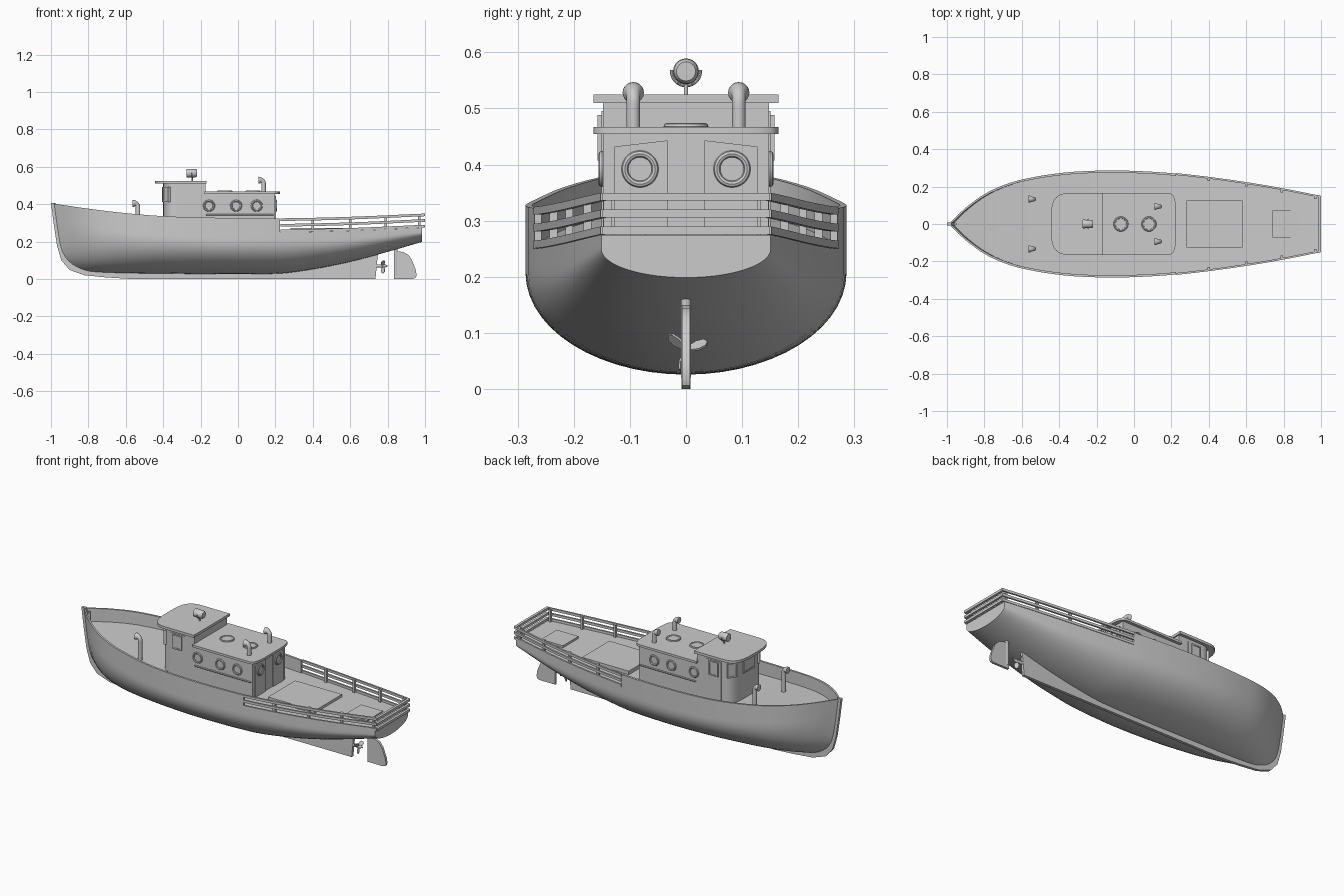
import bpy, bmesh, math
from mathutils import Vector, Matrix

if "Cube" in bpy.data.objects:
    bpy.data.objects.remove(bpy.data.objects["Cube"])

def curve(*p):
    """Smooth interpolation through (x, value) pairs."""
    def f(x):
        x = min(max(x, p[0][0]), p[-1][0])
        i = next(k for k in range(len(p) - 1) if x <= p[k + 1][0])
        def m(k):
            a, b = p[max(k - 1, 0)], p[min(k + 1, len(p) - 1)]
            return (b[1] - a[1]) / (b[0] - a[0])
        h = p[i + 1][0] - p[i][0]
        t = (x - p[i][0]) / h
        return ((2*t**3 - 3*t*t + 1) * p[i][1] + (t**3 - 2*t*t + t) * h * m(i)
                + (3*t*t - 2*t**3) * p[i + 1][1] + (t**3 - t*t) * h * m(i + 1))
    return f

def loft(name, rings):
    """Closed skin through closed rings with capped ends."""
    bm = bmesh.new()
    vs = [[bm.verts.new(c) for c in r] for r in rings]
    n = len(vs[0])
    for a, b in zip(vs, vs[1:]):
        for i in range(n):
            bm.faces.new((a[i], a[(i + 1) % n], b[(i + 1) % n], b[i]))
    bm.faces.new(vs[0])
    bm.faces.new(vs[-1])
    bmesh.ops.recalc_face_normals(bm, faces=bm.faces)
    me = bpy.data.meshes.new(name)
    bm.to_mesh(me)
    bm.free()
    ob = bpy.data.objects.new(name, me)
    bpy.context.collection.objects.link(ob)
    return ob

def prism(name, pts, z0, z1):
    return loft(name, [[(x, y, z) for x, y in pts] for z in (z0, z1)])

def plate(name, pts, half):
    return loft(name, [[(x, y, z) for x, z in pts] for y in (-half, half)])

def box(name, x0, x1, y0, y1, z0, z1):
    return prism(name, [(x0, y0), (x1, y0), (x1, y1), (x0, y1)], z0, z1)

def tube(name, path, radii, n=20):
    """Round tube along a path with a radius per point."""
    P = [Vector(p) for p in path]
    rings = []
    for i, p in enumerate(P):
        d = (P[min(i + 1, len(P) - 1)] - P[max(i - 1, 0)]).normalized()
        u = d.cross(Vector((0, 1, 0)) if abs(d.y) < .9 else Vector((1, 0, 0))).normalized()
        w = d.cross(u)
        rings.append([p + radii[i] * (u * math.cos(a) + w * math.sin(a))
                      for a in (2 * math.pi * k / n for k in range(n))])
    return loft(name, rings)

def torus(name, loc, R, r, rot=(0, 0, 0)):
    bpy.ops.mesh.primitive_torus_add(location=loc, rotation=rot, major_radius=R, minor_radius=r,
                                     major_segments=28, minor_segments=8)
    bpy.context.object.name = name

# hull lines
W = curve((-.985, .006), (-.95, .04), (-.9, .087), (-.8, .16), (-.7, .207), (-.6, .238), (-.4, .272),
          (-.2, .285), (0, .284), (.2, .272), (.4, .25), (.6, .222), (.8, .188), (.99, .15))
bottom = curve((-1, .042), (-.8, .035), (-.5, .03), (.2, .028), (.4, .052), (.6, .092), (.8, .145), (.99, .2))
bilge = curve((-1, .3), (-.6, .24), (-.2, .21), (.225, .205), (.6, .21), (.99, .25))
deck = curve((-1, .33), (-.55, .275), (-.2, .253), (.225, .25), (.6, .258), (.99, .275))
sheer = curve((-1, .405), (-.8, .376), (-.6, .352), (-.4, .336), (-.2, .329), (.225, .322))

def skin(x, y, z):
    """Rake the bow stations to follow the curved stem."""
    w = max(0, (-.5 - x) / .485) ** 1.5
    v = min(1, max(0, (z - bottom(x)) / (sheer(x) - bottom(x))))
    return (x + w * (.05 * (1 - v) + .12 * (1 - v) ** 8), y, z)

# hull with deck
rings = []
xs = [-.985, -.97, -.95, -.925, -.9, -.86] + [-.82 + .05 * i for i in range(37)] + [.985]
for x in xs:
    b, zb, zm, zd = W(x), bottom(x), bilge(x), deck(x)
    half = [(b * math.sin(a), zm - (zm - zb) * math.cos(a)) for a in (k * math.pi / 28 for k in range(15))]
    half += [(b, zm + (zd - zm) * k / 3) for k in (1, 2, 3)]
    rings.append([skin(x, y, z) for y, z in half] + [skin(x, -y, z) for y, z in half[:0:-1]])
loft("hull", rings)

# bulwarks
bx = [x for x in xs if x < .2] + [.225]
for s in (-1, 1):
    rings = []
    for x in bx:
        b, zd, zs = W(x), deck(x), sheer(x)
        zz = [zd + (zs - zd) * k / 3 for k in range(4)]
        rings.append([skin(x, s * b, z) for z in zz]
                     + [skin(x, s * max(b - .012, .0005), z) for z in zz[::-1]])
    loft("bulwark", rings)

# stem, keel and skeg
plate("keel", [(-1, .407), (-.986, .3), (-.968, .18), (-.945, .1), (-.9, .048), (-.82, .02), (-.7, .008),
               (-.57, 0), (.735, 0), (.748, .135), (.6, .105), (.4, .065), (.2, .04), (-.75, .045),
               (-.84, .07), (-.89, .12), (-.93, .22), (-.955, .3), (-.975, .407)], .008)
tube("bow_post", [(-.955, 0, .32), (-.955, 0, .39)], [.007, .007], 12)

# rudder and propeller
plate("rudder", [(.835, 0), (.935, 0), (.95, .006), (.955, .02), (.95, .05), (.928, .105), (.912, .128),
                 (.885, .143), (.835, .152)], .007)
tube("rudder_stock", [(.845, 0, .02), (.845, 0, .19)], [.009, .009], 12)
tube("propeller_shaft", [(.73, 0, .07), (.785, 0, .07), (.8, 0, .07)], [.008, .009, .003], 16)
for k in range(3):
    ob = prism("propeller_blade", [(-.004, 0), (.004, 0), (.013, .022), (.01, .036), (0, .041), (-.01, .036),
                                   (-.013, .022)], -.002, .002)
    ob.matrix_world = (Matrix.Translation((.775, 0, .07)) @ Matrix.Rotation(math.radians(20 + 120 * k), 4, 'X')
                       @ Matrix.Rotation(.6, 4, 'Y'))

# stern railing
offs = (.0075, .0375, .0675)
for o in offs:
    for s in (-1, 1):
        rings = []
        for i in range(17):
            x = .226 + .77 * i / 16
            y, z = W(x) - .003, deck(x) + o
            rings.append([(x, s * (y + dy), z + dz)
                          for dy, dz in ((-.005, -.007), (.005, -.007), (.005, .007), (-.005, .007))])
        loft("side_rail", rings)
    z = deck(.99) + o
    box("stern_rail", .985, 1, -.15, .15, z - .007, z + .007)
for s in (-1, 1):
    for x in (.4, .6, .79, .97):
        y = s * (W(x) - .014)
        box("rail_post", x - .007, x + .007, y - .007, y + .007, deck(x) - .01, deck(x) + .073)

# deck hatches
box("cargo_hatch", .28, .58, -.125, .125, .24, .272)
box("stern_hatch", .74, .88, -.072, .072, .25, .276)

def rounded(flat, xs, d, hw, e, sign):
    """Plan outline: straight end at flat, superelliptic bulge at the other."""
    pts = [(flat, -hw)]
    for k in range(33):
        a = -math.pi / 2 + math.pi * k / 32
        pts.append((xs + sign * d * max(math.cos(a), 0) ** e,
                    hw * math.copysign(abs(math.sin(a)) ** e, a)))
    return pts + [(flat, hw)]

# main cabin
box("cabin", -.18, .197, -.148, .148, .235, .456)
prism("cabin_roof", rounded(-.18, .17, .055, .165, .5, 1), .454, .467)
for x in (-.07, .08):
    torus("skylight_ring", (x, 0, .468), .034, .006)
    tube("skylight_glass", [(x, 0, .46), (x, 0, .47)], [.033, .03], 28)
for s in (-1, 1):
    for x in (-.155, -.01, .1):
        torus("side_porthole", (x, s * .15, .392), .026, .006, (math.pi / 2, 0, 0))
        tube("side_glass", [(x, s * .14, .392), (x, s * .1505, .392)], [.025, .025], 24)
    tube("hand_rail", [(-.17, s * .153, .343), (.19, s * .153, .343)], [.004, .004], 10)
    # aft doors
    loft("aft_door", [[(x, s * y, z) for y, z in ((.033, .25), (.127, .25), (.127, .432), (.033, .443))]
                      for x in (.19, .202)])
    torus("door_porthole", (.203, s * .082, .392), .027, .006, (0, math.pi / 2, 0))

# wheelhouse
prism("wheelhouse", rounded(-.175, -.31, .09, .148, .6, -1), .235, .512)
prism("wheelhouse_roof", rounded(-.168, -.33, .115, .165, .6, -1), .51, .525)
def window(name, x, y, ang, w, z0, z1):
    t = .008
    ob = box(name, -.007, .007, -w, w, z0, z1)
    for a in (-1, 1):
        f = box(name + "_frame", -.01, .01, a * w - t / 2, a * w + t / 2, z0, z1)
        g = box(name + "_frame", -.01, .01, -w - t / 2, w + t / 2, *((z0 - t, z0) if a < 0 else (z1, z1 + t)))
        for o in (f, g):
            o.matrix_world = Matrix.Translation((x, y, 0)) @ Matrix.Rotation(ang, 4, 'Z')
    ob.matrix_world = Matrix.Translation((x, y, 0)) @ Matrix.Rotation(ang, 4, 'Z')
window("front_window", -.396, 0, 0, .045, .42, .485)
for s in (-1, 1):
    window("corner_window", -.38, s * .12, -s * math.radians(33), .024, .42, .485)
    box("side_door", -.33, -.235, s * .14, s * .151, .27, .495)
    window("door_window", -.283, s * .148, math.pi / 2, .026, .415, .48)

# searchlight
tube("searchlight", [(-.275, 0, .566), (-.272, 0, .566), (-.225, 0, .566), (-.218, 0, .566)],
     [.022, .023, .022, .017], 24)
tube("searchlight_post", [(-.245, 0, .52), (-.245, 0, .543)], [.004, .004], 12)
tube("searchlight_yoke", [(-.245, .0255 * math.sin(a), .566 - .0255 * math.cos(a))
                          for a in (math.radians(-95 + 190 * k / 16) for k in range(17))], [.003] * 17, 8)

# cowl vents
def vent(x, y, z0, top):
    zc = top - .034
    path = [(x, y, z0), (x, y, zc - .01)]
    path += [(x - .018 + .018 * math.cos(a), y, zc + .018 * math.sin(a))
             for a in (k * math.pi / 14 for k in range(8))]
    path += [(x - .026, y, zc + .017), (x - .028, y, zc + .017), (x - .027, y, zc + .017), (x - .012, y, zc + .017)]
    tube("cowl_vent", path, [.012] * 6 + [.0125, .0135, .015, .017, .019, .0185, .016, .009], 20)
for s in (-1, 1):
    vent(.137, s * .094, .46, .545)
    vent(-.535, s * .133, .26, .42)

# smooth shading with crisp edges
bpy.ops.object.select_all(action='SELECT')
bpy.context.view_layer.objects.active = bpy.data.objects["hull"]
bpy.ops.object.shade_smooth_by_angle(angle=math.radians(35))
